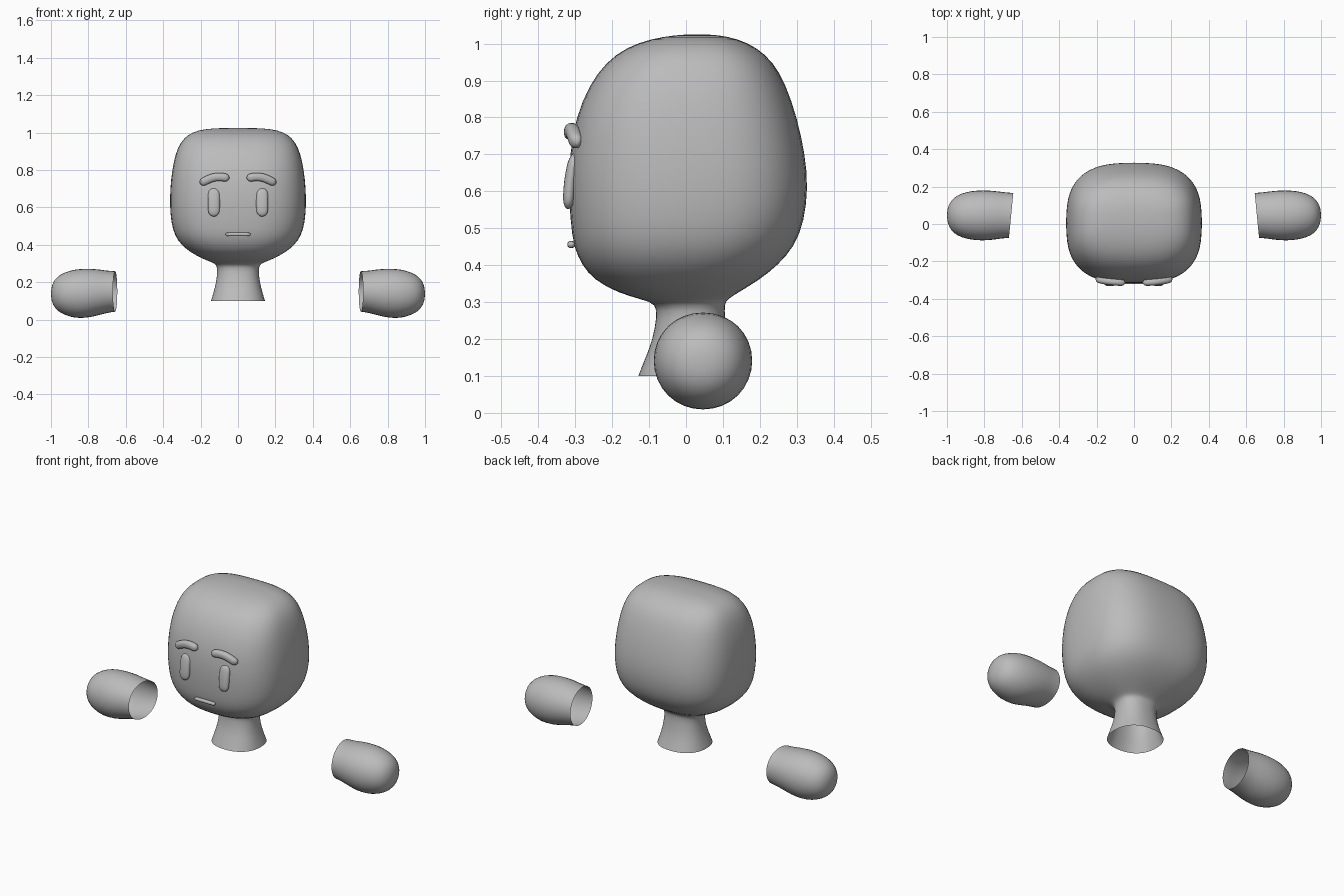
import bpy, math
from mathutils import Vector

if "Cube" in bpy.data.objects:
    bpy.data.objects.remove(bpy.data.objects["Cube"], do_unlink=True)

grey = bpy.data.materials.new("plain grey")
grey.use_nodes = True
GREY = (0.5, 0.5, 0.5, 1)
grey.diffuse_color = GREY
grey.node_tree.nodes["Principled BSDF"].inputs["Base Color"].default_value = GREY


def oval(count, power):
    """Unit superellipse: power 2 is a circle, higher is squarer."""
    for i in range(count):
        a = 2 * math.pi * i / count
        c, s = math.cos(a), math.sin(a)
        yield (math.copysign(abs(c) ** (2 / power), c),
               math.copysign(abs(s) ** (2 / power), s))


def loft(name, rings, cap_start, cap_end, levels=1):
    """Skin a list of equal rings and shade the result smooth."""
    n = len(rings[0])
    verts = [p for ring in rings for p in ring]
    faces = [(r * n + i, r * n + (i + 1) % n, (r + 1) * n + (i + 1) % n, (r + 1) * n + i)
             for r in range(len(rings) - 1) for i in range(n)]
    if cap_start:
        faces.append(tuple(reversed(range(n))))
    if cap_end:
        faces.append(tuple(range(len(verts) - n, len(verts))))
    mesh = bpy.data.meshes.new(name)
    mesh.from_pydata(verts, [], faces)
    mesh.materials.append(grey)
    mesh.polygons.foreach_set("use_smooth", [True] * len(faces))
    obj = bpy.data.objects.new(name, mesh)
    bpy.context.collection.objects.link(obj)
    if levels:
        obj.modifiers.new("smooth", "SUBSURF").levels = levels
        obj.modifiers["smooth"].render_levels = levels
    return obj


# Head and neck: height, half width, front y, back y, squareness
HEAD = [
    (0.10, 0.145, -0.13, 0.15, 2.3), (0.15, 0.13, -0.11, 0.13, 2.3),
    (0.20, 0.117, -0.09, 0.115, 2.3), (0.26, 0.11, -0.08, 0.105, 2.3),
    (0.295, 0.115, -0.08, 0.105, 2.3), (0.307, 0.14, -0.12, 0.112, 2.3),
    (0.325, 0.19, -0.185, 0.14, 2.4), (0.36, 0.255, -0.25, 0.20, 2.5),
    (0.40, 0.305, -0.283, 0.25, 2.6), (0.45, 0.34, -0.306, 0.295, 2.7),
    (0.52, 0.359, -0.314, 0.322, 2.8), (0.61, 0.366, -0.32, 0.332, 2.8),
    (0.70, 0.364, -0.316, 0.324, 2.8), (0.80, 0.354, -0.30, 0.302, 2.8),
    (0.89, 0.335, -0.262, 0.271, 2.8), (0.95, 0.308, -0.217, 0.237, 2.8),
    (0.99, 0.268, -0.162, 0.192, 2.8), (1.013, 0.215, -0.095, 0.14, 2.8),
    (1.023, 0.14, -0.03, 0.09, 2.6), (1.025, 0.05, 0.01, 0.05, 2.2),
]
loft("head_and_neck",
     [[(hx * c, (y0 + y1) / 2 + (y1 - y0) / 2 * s, z) for c, s in oval(32, p)]
      for z, hx, y0, y1, p in HEAD], False, True)

# Hands: distance out, depth radius, height radius, centre height
HAND = [
    (0.657, 0.123, 0.111, 0.151), (0.70, 0.126, 0.115, 0.149),
    (0.75, 0.134, 0.127, 0.146), (0.81, 0.138, 0.135, 0.141),
    (0.87, 0.134, 0.134, 0.139), (0.925, 0.120, 0.118, 0.139),
    (0.965, 0.097, 0.095, 0.139), (0.99, 0.063, 0.063, 0.139),
    (1.0, 0.022, 0.022, 0.139),
]


def hand_ring(side, x, ry, rz, cz):
    slant = 0.1 * max(0, (0.85 - x) / 0.2)   # the wrist opening is cut at a slant
    return [(side * (x - slant * ry * c), 0.046 + ry * c, cz + rz * s)
            for c, s in oval(16, 2.05)]


def pill(name, path, radius, depth):
    """Flattened rod with round ends, following a path across the face."""
    pts = [Vector(p) for p in path]
    rings = []

    def ring(centre, along, scale):
        across = along.cross(Vector((0, 1, 0))).normalized()
        rings.append([centre + across * radius * scale * c + Vector((0, depth * scale * s, 0))
                      for c, s in oval(12, 2.4)])

    steps = [math.radians(a) for a in (85, 60, 30)]
    first = (pts[1] - pts[0]).normalized()
    last = (pts[-1] - pts[-2]).normalized()
    for a in steps:
        ring(pts[0] - first * radius * math.sin(a), first, math.cos(a))
    for i, p in enumerate(pts):
        ring(p, (pts[min(i + 1, len(pts) - 1)] - pts[max(i - 1, 0)]).normalized(), 1)
    for a in reversed(steps):
        ring(pts[-1] + last * radius * math.sin(a), last, math.cos(a))
    loft(name, rings, True, True)


for label, side in (("left", 1), ("right", -1)):
    loft(label + "_hand", [hand_ring(side, *row) for row in HAND], False, True)
    pill(label + "_eye", [(side * 0.129, -0.317, 0.584), (side * 0.129, -0.314, 0.63),
                          (side * 0.129, -0.306, 0.672)], 0.033, 0.017)
    pill(label + "_eyebrow", [(side * 0.069, -0.312, 0.760), (side * 0.10, -0.310, 0.765),
                              (side * 0.14, -0.306, 0.760), (side * 0.183, -0.299, 0.738)],
         0.023, 0.02)

# Mouth: a thin straight bar
pill("mouth", [(-0.057, -0.311, 0.456), (0, -0.311, 0.456), (0.057, -0.311, 0.456)], 0.010, 0.011)

# Make all surfaces face outwards
import bmesh
for obj in bpy.context.collection.objects:
    if obj.type == "MESH" and grey.name in obj.data.materials:
        bm = bmesh.new()
        bm.from_mesh(obj.data)
        bmesh.ops.recalc_face_normals(bm, faces=bm.faces)
        bm.to_mesh(obj.data)
        bm.free()
